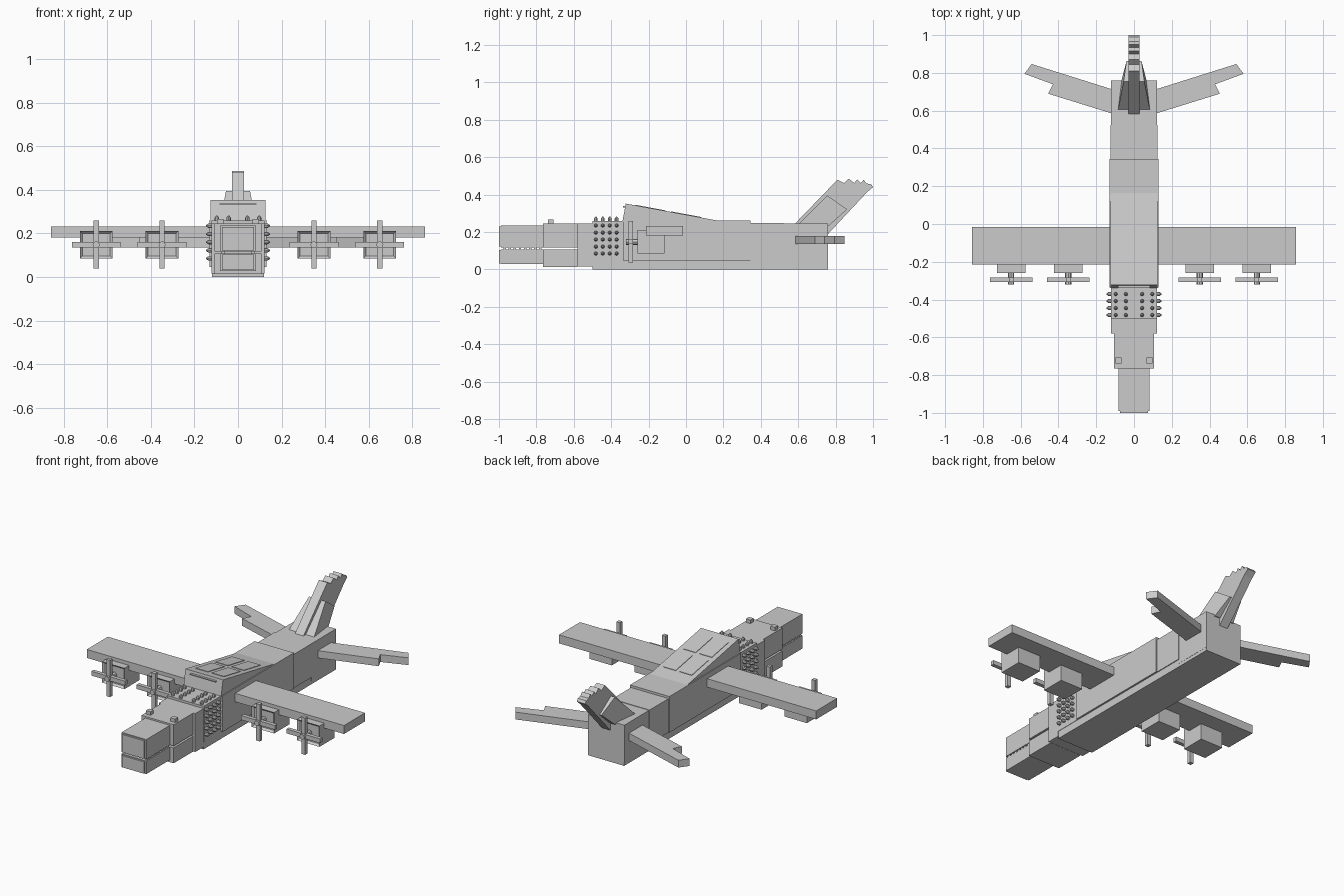
import bpy, bmesh
from math import pi
from mathutils import Matrix, Vector

if "Cube" in bpy.data.objects:
    bpy.data.objects.remove(bpy.data.objects["Cube"])


def finish(name, bm):
    bmesh.ops.recalc_face_normals(bm, faces=bm.faces[:])
    me = bpy.data.meshes.new(name)
    bm.to_mesh(me)
    bm.free()
    ob = bpy.data.objects.new(name, me)
    bpy.context.collection.objects.link(ob)
    return ob


def add_box(bm, x0, x1, y0, y1, z0, z1):
    m = Matrix.Translation(((x0 + x1) / 2, (y0 + y1) / 2, (z0 + z1) / 2)) @ \
        Matrix.Diagonal((x1 - x0, y1 - y0, z1 - z0, 1))
    bmesh.ops.create_cube(bm, size=1, matrix=m)


def box(name, x0, x1, y0, y1, z0, z1):
    bm = bmesh.new()
    add_box(bm, x0, x1, y0, y1, z0, z1)
    return finish(name, bm)


def loft(name, a, b):
    """Solid between two matching outlines."""
    bm = bmesh.new()
    va = [bm.verts.new(p) for p in a]
    vb = [bm.verts.new(p) for p in b]
    n = len(a)
    bm.faces.new(va)
    bm.faces.new(vb[::-1])
    for i in range(n):
        bm.faces.new((va[i], vb[i], vb[(i + 1) % n], va[(i + 1) % n]))
    return finish(name, bm)


def side_profile(name, half, pts):
    return loft(name, [(-half, y, z) for y, z in pts], [(half, y, z) for y, z in pts])


# Fuselage: name, half width, y range, z range
for name, w, y0, y1, z0, z1 in [
    ("belly_slab", .12, -.5, .76, 0, .05),
    ("riveted_section", .122, -.5, -.335, .045, .26),
    ("main_body", .131, -.335, .345, .045, .262),
    ("rear_body", .125, .345, .525, .045, .248),
    ("tail_body", .121, .525, .76, .02, .245),
    ("neck_ring", .121, -.58, -.5, .015, .246),
    ("upper_nose_base", .107, -.765, -.58, .118, .246),
    ("lower_nose_base", .107, -.765, -.58, .014, .107),
    ("upper_nose", .082, -.99, -.765, .118, .236),
    ("lower_nose", .082, -.99, -.765, .028, .107),
    ("upper_nose_plate", .074, -1, -.99, .122, .23),
    ("lower_nose_plate", .074, -1, -.99, .032, .103),
]:
    box(name, -w, w, y0, y1, z0, z1)

# Little blocks in the nose gap, and sensors on top
bm = bmesh.new()
for s in (-1, 1):
    for i in range(8):
        y = -.975 + i * .027
        add_box(bm, s * .07 - .008, s * .07 + .008, y, y + .013, .105, .12)
finish("nose_gap_blocks", bm)
for s in (-1, 1):
    box("nose_sensor", s * .082 - .015, s * .082 + .015, -.738, -.708, .24, .267)

# Cockpit hump with sloping roof panels and front visor
side_profile("cockpit_hump", .125, [(-.34, .255), (-.322, .352), (.165, .262), (.165, .25)])
slope = (.262 - .352) / (.165 + .322)


def roof(y, h):
    return .352 + slope * (y + .322) + h


for s in (-1, 1):
    for y0, y1 in ((-.27, -.11), (-.08, .08)):
        outline = [(s * .012, y0), (s * .095, y0), (s * .095, y1), (s * .012, y1)]
        loft("roof_panel", [(x, y, roof(y, -.004)) for x, y in outline],
             [(x, y, roof(y, .003)) for x, y in outline])
box("front_visor", -.085, .085, -.338, -.325, .332, .338)

# Studs on the flanks and top of the riveted section
bm = bmesh.new()


def stud(pos, direction):
    rot = Vector((0, 0, 1)).rotation_difference(Vector(direction)).to_matrix().to_4x4()
    for r1, r2, d, h in ((.010, .010, .006, .016), (.010, .003, .019, .010)):
        bmesh.ops.create_cone(bm, cap_ends=True, segments=8, radius1=r1, radius2=r2, depth=h,
                              matrix=Matrix.Translation(pos) @ rot @ Matrix.Translation((0, 0, d)))


for y in (-.482, -.445, -.408, -.371):
    for s in (-1, 1):
        for z in (.085, .122, .16, .197, .235):
            stud((s * .122, y, z), (s, 0, 0))
        for x in (.043, .097):
            stud((s * x, y, .258), (0, 0, 1))
finish("body_studs", bm)

# Wing
box("main_wing", -.857, .857, -.215, -.015, .181, .232)

# Engines with recessed front and cross propeller
for cx in (-.65, -.348, .348, .65):
    bm = bmesh.new()
    add_box(bm, cx - .075, cx + .075, -.26, -.115, .085, .211)
    front = [f for f in bm.faces if f.calc_center_median().y < -.25]
    bmesh.ops.inset_region(bm, faces=front, thickness=.016)
    bmesh.ops.translate(bm, verts=front[0].verts[:], vec=(0, .012, 0))
    finish("engine", bm)
    bm = bmesh.new()
    bmesh.ops.create_cone(bm, cap_ends=True, segments=8, radius1=.016, radius2=.016, depth=.08,
                          matrix=Matrix.Translation((cx, -.28, .148)) @ Matrix.Rotation(pi / 2, 4, 'X'))
    add_box(bm, cx - .112, cx + .112, -.307, -.284, .135, .161)
    add_box(bm, cx - .012, cx + .012, -.307, -.284, .038, .26)
    finish("propeller", bm)

# Swept tailplanes with notched trailing tips
tail = [(.1, .58), (.455, .69), (.43, .74), (.58, .795), (.542, .847), (.1, .708)]
for s in (-1, 1):
    loft("tailplane", [(s * x, y, .136) for x, y in tail], [(s * x, y, .18) for x, y in tail])

# Serrated fin
side_profile("tail_fin", .028, [
    (.578, .24), (.81, .48), (.845, .462), (.87, .485), (.9, .462), (.915, .482),
    (.935, .462), (.95, .48), (.965, .46), (.99, .455), (1, .44), (.97, .415), (.76, .19)])

# Tapered fairing beside the fin
fair = [(.60, .24, .085), (.755, .395, .055), (.862, .322, .04), (.765, .235, .065)]
for s in (-1, 1):
    loft("fin_fairing", [(s * .02, y, z) for y, z, x in fair], [(s * x, y, z) for y, z, x in fair])
